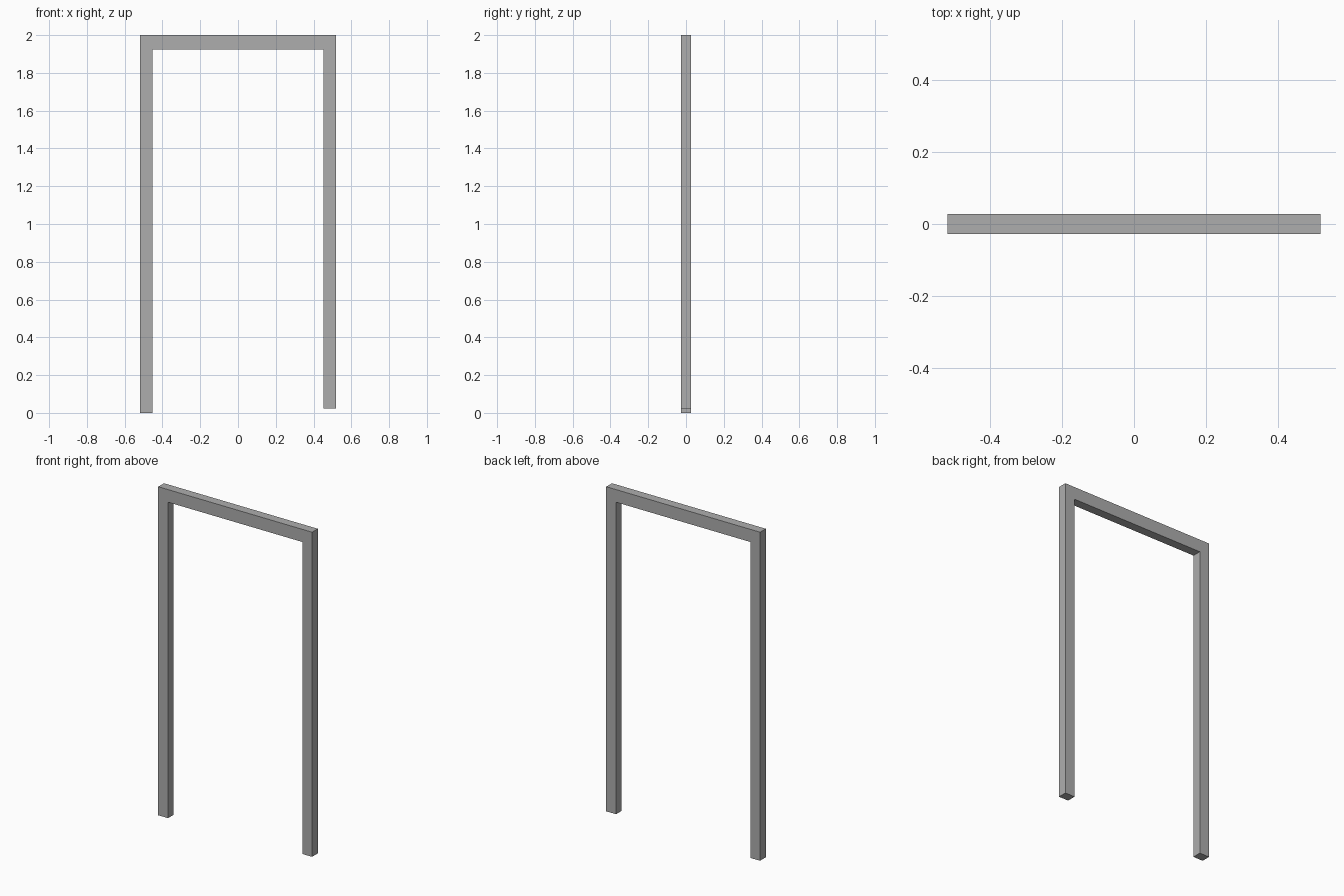
import bpy
import bmesh

if "Cube" in bpy.data.objects:
    bpy.data.objects.remove(bpy.data.objects["Cube"])

OUT, INN = 0.518, 0.452      # outer and inner half widths
TOP, UNDER = 2.0, 1.923      # top and underside of the head
HALF_DEPTH = 0.0275
LEFT_FOOT, RIGHT_FOOT = 0.0, 0.024

# Door frame outline (x, z): two legs joined by the head, right leg slightly shorter
outline = [
    (-OUT, LEFT_FOOT), (-INN, LEFT_FOOT), (-INN, UNDER), (INN, UNDER),
    (INN, RIGHT_FOOT), (OUT, RIGHT_FOOT), (OUT, TOP), (-OUT, TOP),
]

# Extrude the outline through the frame's depth
bm = bmesh.new()
face = bm.faces.new([bm.verts.new((x, -HALF_DEPTH, z)) for x, z in outline])
ext = bmesh.ops.extrude_face_region(bm, geom=[face], use_keep_orig=True)
moved = [g for g in ext["geom"] if isinstance(g, bmesh.types.BMVert)]
bmesh.ops.translate(bm, verts=moved, vec=(0, 2 * HALF_DEPTH, 0))
bmesh.ops.recalc_face_normals(bm, faces=bm.faces)

mesh = bpy.data.meshes.new("door_frame")
bm.to_mesh(mesh)
bm.free()

# Dark grey finish
grey = bpy.data.materials.new("dark_grey")
grey.diffuse_color = (0.42, 0.42, 0.42, 1)
grey.use_nodes = True
grey.node_tree.nodes["Principled BSDF"].inputs["Base Color"].default_value = grey.diffuse_color
mesh.materials.append(grey)
bpy.context.collection.objects.link(bpy.data.objects.new("door_frame", mesh))
